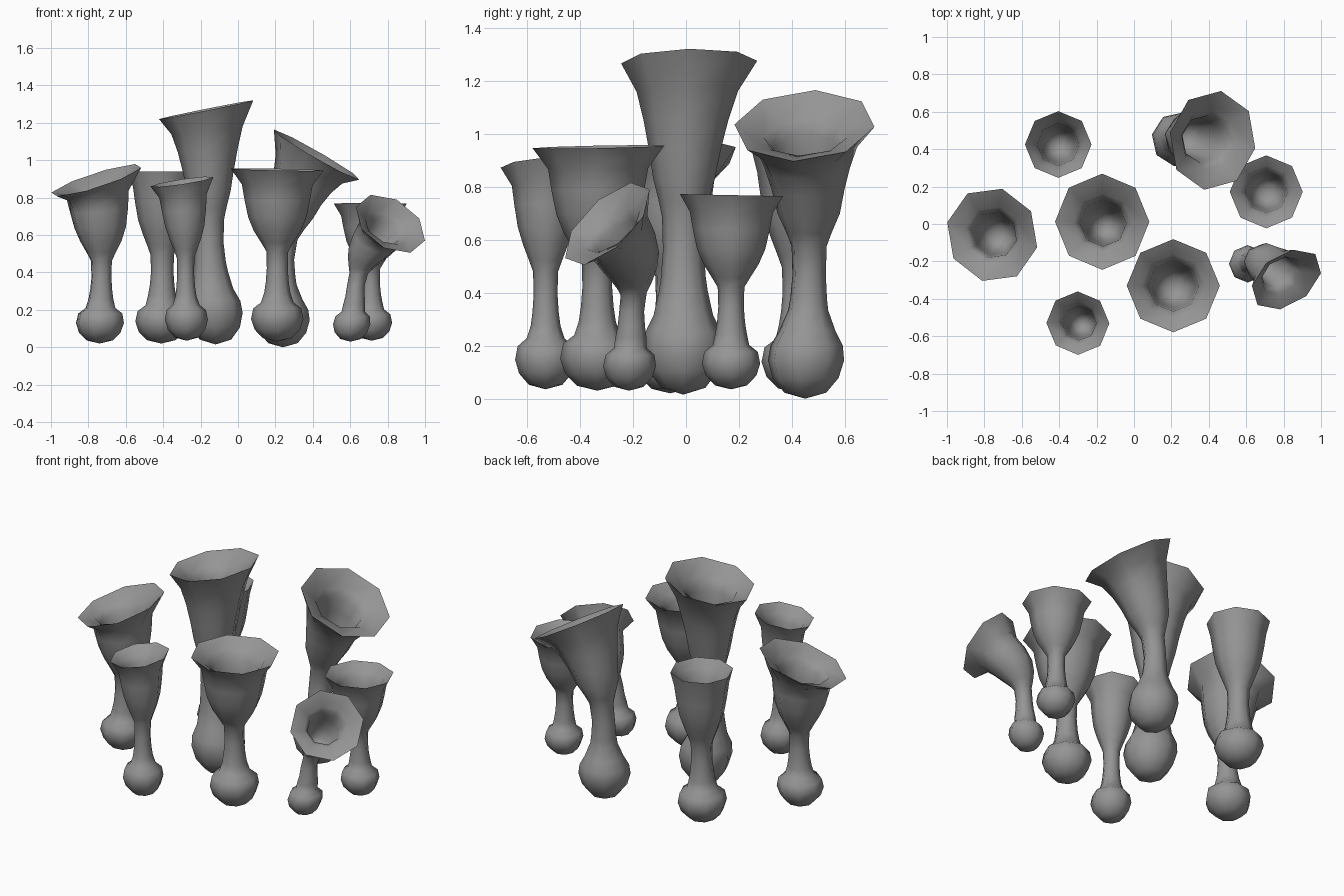
import bpy
import math
from mathutils import Vector

old = bpy.data.objects.get("Cube")
if old:
    bpy.data.objects.remove(old, do_unlink=True)

SIDES = 8
UP = Vector((0, 0, 1))

grey = bpy.data.materials.new("stone grey")
grey.use_nodes = True
grey.diffuse_color = (0.3, 0.3, 0.3, 1)
grey.node_tree.nodes["Principled BSDF"].inputs["Base Color"].default_value = (0.3, 0.3, 0.3, 1)


def profile(bulb, neck, bowl, rim, tall):
    """Rings as (fraction of the height, radius), outside upward then inside downward."""
    foot = [(0.02, .55 * bulb), (0.07, .87 * bulb), (0.13, bulb)]
    if tall:  # sloping shoulder and conical cup
        shoulder = [(0.18, .95 * bulb), (0.23, .74 * bulb), (0.3, neck * 1.2)]
        cup = [(0.64, bowl * .73), (0.73, bowl * .85), (0.82, bowl), (0.91, bowl * 1.2)]
    else:  # round knob and bell cup
        shoulder = [(0.19, .92 * bulb), (0.225, .62 * bulb), (0.28, neck * 1.25)]
        cup = [(0.64, bowl * .72), (0.72, bowl * .89), (0.82, bowl), (0.91, bowl * 1.08)]
    stalk = [(0.34, neck * 1.1), (0.42, neck), (0.52, neck * 1.05), (0.57, neck * .6 + bowl * .3)]
    inner = [(0.95, bowl * .98), (0.9, bowl * .78), (0.82, bowl * .72),
             (0.72, bowl * .63), (0.64, bowl * .5), (0.6, bowl * .3)]
    return foot + shoulder + stalk + cup + [(1, rim)] + inner


def trumpet(name, base, neck_at, rim_at, tilt, radii, bend=None, spin=0, ease=3, tall=False):
    """Hollow cup on a stalk, swept along a straight foot and a curved upper half."""
    base, mid, top = Vector(base), Vector(neck_at), Vector(rim_at)
    ctrl = Vector(bend) if bend else Vector((mid.x, mid.y, (mid.z + top.z) / 2))
    tilt = Vector(tilt).normalized()

    def frame(t):
        if t < .45:
            f = t / .45
            p = base.lerp(mid, f * f * (3 - 2 * f))
            p.z = base.z + (mid.z - base.z) * f
            return p, UP
        u = (t - .45) / .55
        p = mid * (1 - u) ** 2 + ctrl * (2 * u * (1 - u)) + top * u * u
        return p, UP.lerp(tilt, u ** ease).normalized()

    rings = profile(*radii, tall)
    verts, faces = [frame(0)[0]], []
    for t, r in rings:
        p, n = frame(t)
        turn = UP.rotation_difference(n).to_matrix()
        for k in range(SIDES):
            a = math.tau * k / SIDES + math.radians(spin)
            verts.append(p + turn @ Vector((r * math.cos(a), r * math.sin(a), 0)))
    verts.append(frame(.59)[0])
    last = len(verts) - 1
    end = 1 + (len(rings) - 1) * SIDES
    for k in range(SIDES):
        j = (k + 1) % SIDES
        faces.append((0, 1 + j, 1 + k))
        faces.append((end + k, end + j, last))
        for i in range(len(rings) - 1):
            a, b = 1 + i * SIDES, 1 + (i + 1) * SIDES
            faces.append((a + k, a + j, b + j, b + k))

    mesh = bpy.data.meshes.new(name)
    mesh.from_pydata(verts, [], faces)
    mesh.materials.append(grey)
    obj = bpy.data.objects.new(name, mesh)
    bpy.context.collection.objects.link(obj)
    bpy.ops.object.select_all(action='DESELECT')
    obj.select_set(True)
    bpy.context.view_layer.objects.active = obj
    bpy.ops.object.shade_smooth_by_angle(angle=math.radians(70))


# Upright trumpets: radii are bulb, neck, bowl, rim
trumpet("right_trumpet", (-.74, -.06, .02), (-.73, -.06, .4), (-.758, -.058, .893),
        (-.32, -.16, 1), (.132, .055, .16, .258), spin=-14)
trumpet("back_right_trumpet", (-.41, .425, .02), (-.405, .425, .43), (-.405, .425, .94),
        (0, 0, 1), (.14, .06, .145, .178))
trumpet("tall_centre_trumpet", (-.12, -.01, .015), (-.155, -.01, .6), (-.17, .012, 1.27),
        (-.2, -.02, 1), (.152, .077, .16, .257), tall=True)
trumpet("front_right_trumpet", (-.275, -.53, .035), (-.28, -.53, .42), (-.3, -.53, .885),
        (-.15, -.08, 1), (.115, .045, .118, .17))
trumpet("front_trumpet", (.21, -.335, .03), (.21, -.335, .45), (.21, -.33, .95),
        (.02, -.02, 1), (.14, .056, .175, .249))
trumpet("left_trumpet", (.715, .17, .035), (.71, .17, .37), (.707, .172, .768),
        (0, .02, 1), (.11, .048, .145, .195))

# Leaning trumpets
trumpet("back_leaning_trumpet", (.24, .45, 0), (.237, .465, .5), (.42, .447, 1.03),
        (.5, -.07, .87), (.146, .064, .164, .268), bend=(.29, .465, .8), spin=-10,
        ease=1.5, tall=True)
trumpet("front_leaning_trumpet", (.602, -.215, .03), (.63, -.205, .35), (.815, -.297, .66),
        (.43, -.62, .65), (.1, .047, .126, .208), bend=(.685, -.165, .53), ease=1)
